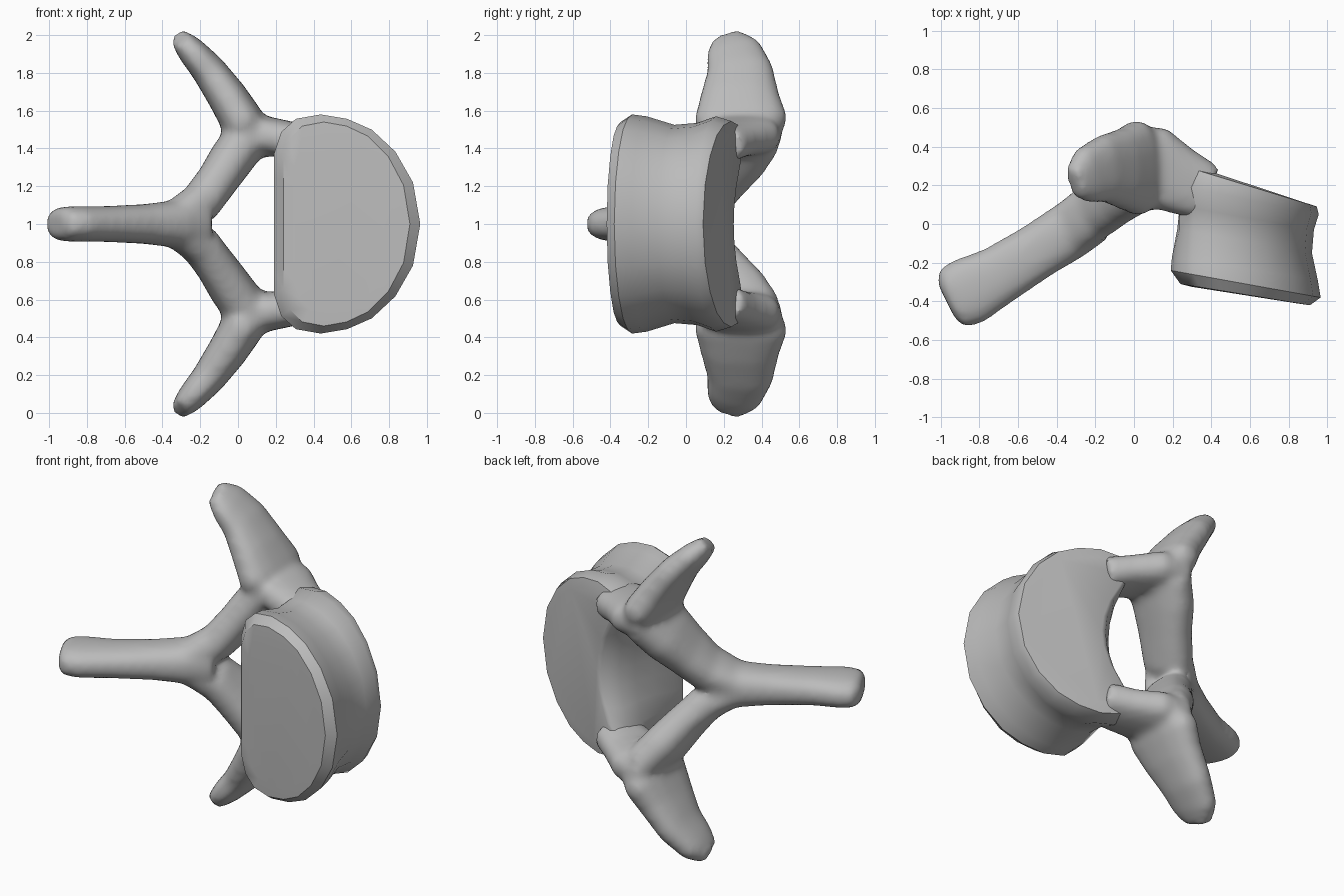
import bpy
import bmesh
from math import cos, sin, pi, radians
from mathutils import Vector

if "Cube" in bpy.data.objects:
    bpy.data.objects.remove(bpy.data.objects["Cube"])

bone = bpy.data.materials.new("bone grey")
bone.use_nodes = True
GREY = (0.5, 0.5, 0.5, 1)
bone.diffuse_color = GREY
bone.node_tree.nodes["Principled BSDF"].inputs["Base Color"].default_value = GREY

MID = 1.0  # height of the mirror plane


def bridge(bm, rings):
    """Skin a list of equal point rings and close both ends."""
    loops = [[bm.verts.new(p) for p in ring] for ring in rings]
    n = len(loops[0])
    for a, b in zip(loops, loops[1:]):
        for i in range(n):
            j = (i + 1) % n
            bm.faces.new((a[i], a[j], b[j], b[i]))
    bm.faces.new(loops[0][::-1])
    bm.faces.new(loops[-1])


def blade(bm, stations, flip=False, sides=16):
    """Flattened tube: each station is x, y, z, half width, half thickness."""
    pts = [Vector(s[:3]) for s in stations]
    if flip:
        for p in pts:
            p.z = 2 * MID - p.z
    rings = []
    for i, (c, s) in enumerate(zip(pts, stations)):
        along = (pts[min(i + 1, len(pts) - 1)] - pts[max(i - 1, 0)]).normalized()
        thick = along.cross(Vector((0, 1, 0))).normalized()
        wide = thick.cross(along)
        ring = []
        for k in range(sides):
            a = 2 * pi * k / sides
            ca, sa = cos(a), sin(a)
            r = (abs(ca) ** 2.6 + abs(sa) ** 2.6) ** (-1 / 2.6)
            ring.append(c + wide * ca * r * s[3] + thick * sa * r * s[4])
        rings.append(ring)
    bridge(bm, rings)


def finish(bm, name):
    bmesh.ops.recalc_face_normals(bm, faces=bm.faces)
    mesh = bpy.data.meshes.new(name)
    bm.to_mesh(mesh)
    bm.free()
    mesh.materials.append(bone)
    ob = bpy.data.objects.new(name, mesh)
    bpy.context.collection.objects.link(ob)
    bpy.ops.object.select_all(action="DESELECT")
    ob.select_set(True)
    bpy.context.view_layer.objects.active = ob
    return ob


# Drum-shaped body: D outline as (across, height), mirrored
half = [(0, 0.2), (0, 0.42), (0, 0.64), (0.05, 0.84), (0.15, 0.96), (0.32, 1),
        (0.5, 0.96), (0.67, 0.86), (0.83, 0.66), (0.95, 0.38)]
outline = [(0, 0)] + half + [(1, 0)] + [(u, -v) for u, v in reversed(half)]

# left x, left y, right x, right y, half height, canal notch
drum = [(0.30, -0.325, 0.84, -0.41, 0.47, 0),
        (0.24, -0.31, 0.91, -0.42, 0.54, 0),
        (0.19, -0.24, 0.965, -0.38, 0.58, 0),
        (0.19, -0.17, 0.95, -0.29, 0.57, 0.02),
        (0.20, -0.02, 0.92, -0.15, 0.525, 0.08),
        (0.20, 0.10, 0.93, -0.03, 0.535, 0.14),
        (0.19, 0.21, 0.955, 0.05, 0.57, 0.2),
        (0.22, 0.31, 0.945, 0.09, 0.545, 0.28),
        (0.28, 0.31, 0.90, 0.105, 0.48, 0.28)]
rings = []
for xl, yl, xr, yr, h, notch in drum:
    ring = []
    for u, v in outline:
        if u < 0.1:
            u += notch * max(0, 1 - (v / 0.84) ** 2)
        ring.append((xl + (xr - xl) * u, yl + (yr - yl) * u, MID + h * v))
    rings.append(ring)
bm = bmesh.new()
bridge(bm, rings)
finish(bm, "vertebral_body")
bpy.ops.object.shade_smooth_by_angle(angle=radians(40))

# Arch with its three processes, blended into one surface
wing = [(-0.31, 0.21, 1.985, 0.09, 0.05), (-0.25, 0.25, 1.92, 0.15, 0.075),
        (-0.16, 0.285, 1.82, 0.175, 0.09), (-0.06, 0.285, 1.68, 0.21, 0.105),
        (0.02, 0.29, 1.55, 0.25, 0.115), (0.08, 0.3, 1.45, 0.2, 0.1)]
pedicle = [(-0.04, 0.32, 1.47, 0.19, 0.1), (0.1, 0.3, 1.47, 0.21, 0.11),
           (0.22, 0.23, 1.455, 0.18, 0.1), (0.38, 0.16, 1.42, 0.15, 0.1)]
lamina = [(0.06, 0.29, 1.47, 0.22, 0.12), (-0.03, 0.23, 1.35, 0.2, 0.12),
          (-0.11, 0.15, 1.23, 0.17, 0.11), (-0.2, 0.07, 1.11, 0.15, 0.11),
          (-0.34, -0.03, 1.03, 0.14, 0.09), (-0.5, -0.13, 1.0, 0.12, 0.08)]
spine = [(-0.2, 0.05, 1, 0.14, 0.13), (-0.34, -0.04, 1, 0.15, 0.125),
         (-0.5, -0.14, 1, 0.145, 0.105), (-0.7, -0.265, 1, 0.155, 0.095),
         (-0.86, -0.35, 1, 0.18, 0.095), (-0.94, -0.385, 1, 0.165, 0.09),
         (-0.97, -0.4, 1, 0.11, 0.06)]
bm = bmesh.new()
for part in (wing, pedicle, lamina):
    blade(bm, part)
    blade(bm, part, flip=True)
blade(bm, spine)
arch = finish(bm, "arch_and_processes")
remesh = arch.modifiers.new("blend", "REMESH")
remesh.mode = "VOXEL"
remesh.voxel_size = 0.02
remesh.use_smooth_shade = True
relax = arch.modifiers.new("relax", "SMOOTH")
relax.factor = 0.5
relax.iterations = 14
bpy.ops.object.shade_smooth()
